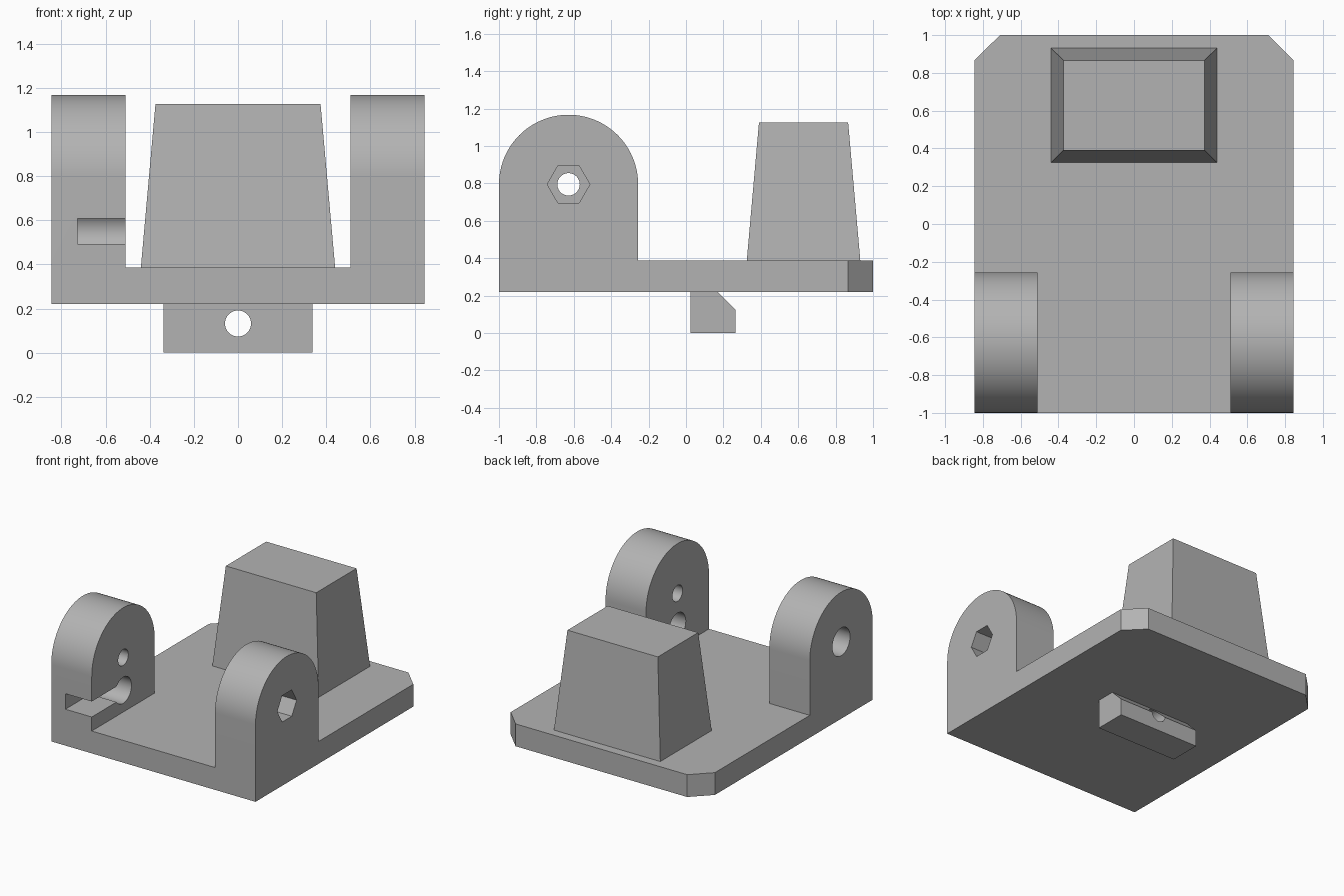
import bpy, bmesh, math
from mathutils import Vector, Matrix

old = bpy.data.objects.get("Cube")
if old:
    bpy.data.objects.remove(old, do_unlink=True)

grey = bpy.data.materials.new("plain grey")
grey.use_nodes = True
GREY = (0.45, 0.45, 0.45, 1)
grey.diffuse_color = GREY
grey.node_tree.nodes["Principled BSDF"].inputs["Base Color"].default_value = GREY


def prism(name, profile, axis, lo, hi, taper=(1, 1)):
    """Extrude a 2D profile along an axis; profile is (y,z) for X, (x,z) for Y, (x,y) for Z."""
    def place(p, t):
        return Vector({"X": (t, p[0], p[1]), "Y": (p[0], t, p[1]), "Z": (p[0], p[1], t)}[axis])
    cu = sum(p[0] for p in profile) / len(profile)
    cv = sum(p[1] for p in profile) / len(profile)
    bm = bmesh.new()
    a = [bm.verts.new(place(p, lo)) for p in profile]
    b = [bm.verts.new(place((cu + (p[0] - cu) * taper[0], cv + (p[1] - cv) * taper[1]), hi))
         for p in profile]
    bm.faces.new(a)
    bm.faces.new(b)
    for i in range(len(a)):
        j = (i + 1) % len(a)
        bm.faces.new((a[i], a[j], b[j], b[i]))
    bmesh.ops.recalc_face_normals(bm, faces=bm.faces)
    mesh = bpy.data.meshes.new(name)
    bm.to_mesh(mesh)
    bm.free()
    mesh.materials.append(grey)
    ob = bpy.data.objects.new(name, mesh)
    bpy.context.collection.objects.link(ob)
    return ob


def circle(u, v, r, n=40):
    return [(u + r * math.cos(math.tau * i / n), v + r * math.sin(math.tau * i / n))
            for i in range(n)]


def rect(u0, u1, v0, v1):
    return [(u0, v0), (u1, v0), (u1, v1), (u0, v1)]


def combine(target, other, operation):
    """Apply a boolean and discard the helper."""
    mod = target.modifiers.new("boolean", "BOOLEAN")
    mod.operation, mod.object, mod.solver = operation, other, "EXACT"
    bpy.context.view_layer.objects.active = target
    bpy.ops.object.modifier_apply(modifier=mod.name)
    bpy.data.objects.remove(other, do_unlink=True)


W, INNER = 0.845, 0.51            # half width, inner face of the lugs
BOTTOM, DECK = 0.22, 0.387        # plate heights
PY, PZ, R = -0.628, 0.795, 0.372  # pivot and lug radius
POCKET_Z, POCKET_X = 0.55, 0.728

# Base plate with clipped back corners
body = prism("bracket_body", [(-W, -1), (W, -1), (W, 0.865), (0.71, 1), (-0.71, 1), (-W, 0.865)],
             "Z", BOTTOM, DECK)

# Round-topped lugs, mirrored, with pivot hole and inner pocket
arch = [(PY + R * math.cos(math.pi * i / 48), PZ + R * math.sin(math.pi * i / 48))
        for i in range(49)]
arch = [(PY + R, BOTTOM)] + arch + [(PY - R, BOTTOM)]
for s in (-1, 1):
    combine(body, prism("lug", arch, "X", s * INNER, s * W), "UNION")
for s in (-1, 1):
    combine(body, prism("pivot_hole", circle(PY, PZ, 0.06), "X", s * 0.4, s * 0.9), "DIFFERENCE")
    combine(body, prism("round_pocket", circle(PY, POCKET_Z, 0.098), "X", s * 0.4, s * POCKET_X),
            "DIFFERENCE")

# Nut recess on the left, screw head recess on the right, slot into the right pocket
combine(body, prism("nut_recess", circle(PY, PZ, 0.114, 6), "X", 0.69, 0.9), "DIFFERENCE")
combine(body, prism("head_recess", circle(PY, PZ, 0.104), "X", -0.9, -0.69), "DIFFERENCE")
combine(body, prism("slot", rect(-1.1, PY, 0.492, 0.608), "X", -POCKET_X, -0.4), "DIFFERENCE")

# Tapered block standing on the plate
block = prism("tapered_block", rect(-0.44, 0.44, 0.325, 0.932), "Z", DECK, 1.127, (0.85, 0.785))

# Cross-drilled tab below the plate
tab = prism("bottom_tab", [(0.025, 0), (0.265, 0), (0.265, 0.125), (0.17, BOTTOM), (0.025, BOTTOM)],
            "X", -0.338, 0.338)
combine(tab, prism("tab_hole", circle(0, 0.132, 0.059), "Y", -0.1, 0.4), "DIFFERENCE")

# Smooth the round surfaces, keep edges sharp
bpy.ops.object.select_all(action="DESELECT")
for ob in (body, block, tab):
    ob.select_set(True)
bpy.context.view_layer.objects.active = body
bpy.ops.object.shade_smooth_by_angle(angle=math.radians(25))
